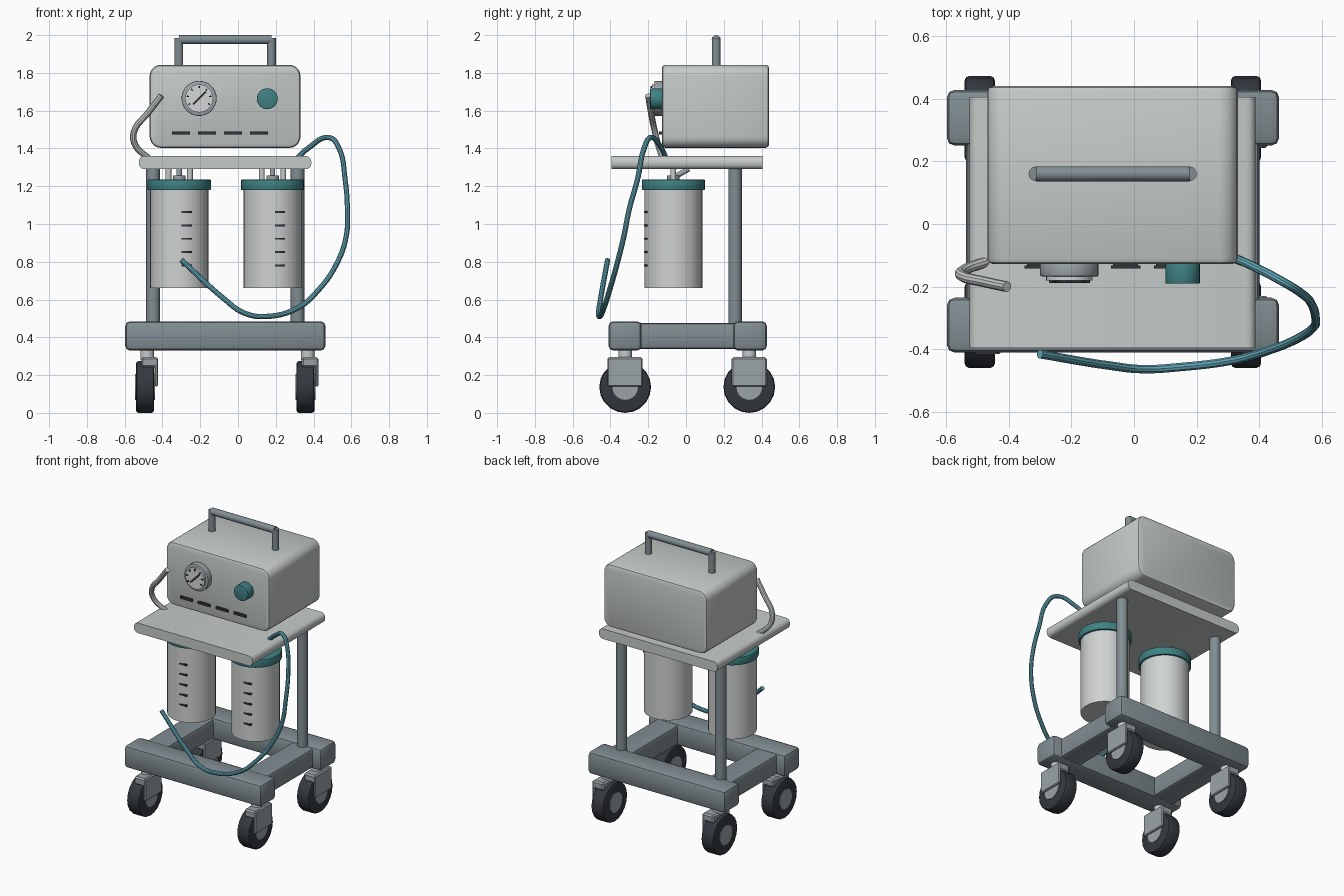
import bpy, bmesh, math
from mathutils import Vector

if "Cube" in bpy.data.objects:
    bpy.data.objects.remove(bpy.data.objects["Cube"])


def material(name, r, g, b):
    m = bpy.data.materials.new(name)
    m.diffuse_color = (r, g, b, 1)
    m.use_nodes = True
    m.node_tree.nodes["Principled BSDF"].inputs["Base Color"].default_value = m.diffuse_color
    return m


CASE = material("light grey casing", 0.56, 0.60, 0.59)
JAR = material("pale jar", 0.62, 0.65, 0.64)
FRAME = material("slate frame", 0.22, 0.27, 0.29)
METAL = material("grey metal", 0.33, 0.37, 0.39)
TEAL = material("teal plastic", 0.05, 0.22, 0.23)
BLUE = material("blue hose", 0.12, 0.38, 0.47)
RUBBER = material("dark rubber", 0.035, 0.042, 0.052)
INK = material("dark marking", 0.03, 0.035, 0.04)
DIAL = material("dial white", 0.66, 0.68, 0.67)


def finish(name, bm, mat, smooth=True):
    me = bpy.data.meshes.new(name)
    bmesh.ops.recalc_face_normals(bm, faces=bm.faces[:])
    bm.to_mesh(me)
    bm.free()
    me.materials.append(mat)
    ob = bpy.data.objects.new(name, me)
    bpy.context.collection.objects.link(ob)
    if smooth:
        bpy.ops.object.select_all(action='DESELECT')
        ob.select_set(True)
        bpy.context.view_layer.objects.active = ob
        bpy.ops.object.shade_smooth_by_angle(angle=math.radians(35))
    return ob


def bevel(bm, edges, r, seg):
    bmesh.ops.bevel(bm, geom=edges, offset=r, segments=seg, profile=0.5,
                    affect='EDGES', clamp_overlap=True)


def box(name, x, y, z, mat, r=0, seg=2, side_r=0, side_seg=4):
    """Box from ranges; side_r rounds the edges along y, r the remaining ones."""
    bm = bmesh.new()
    bmesh.ops.create_cube(bm, size=1)
    for v in bm.verts:
        v.co = [a[0] + (c + 0.5) * (a[1] - a[0]) for a, c in zip((x, y, z), v.co)]
    if side_r:
        bevel(bm, [e for e in bm.edges
                   if abs(e.verts[0].co.y - e.verts[1].co.y) > 1e-4], side_r, side_seg)
    if r:
        bevel(bm, [e for e in bm.edges if e.calc_face_angle(0) > 1], r, seg)
    return finish(name, bm, mat)


def cyl(name, a, b, r, mat, seg=32, rim=0):
    """Cylinder between two points, with an optional rounded rim."""
    a, b = Vector(a), Vector(b)
    bm = bmesh.new()
    bmesh.ops.create_cone(bm, cap_ends=True, segments=seg, radius1=r, radius2=r,
                          depth=(b - a).length)
    if rim:
        bevel(bm, [e for e in bm.edges if e.calc_face_angle(0) > 1], rim, 2)
    rot = (b - a).to_track_quat('Z', 'Y').to_matrix()
    for v in bm.verts:
        v.co = rot @ v.co + (a + b) / 2
    return finish(name, bm, mat)


def hose(name, pts, r, mat):
    cu = bpy.data.curves.new(name + "_path", 'CURVE')
    cu.dimensions = '3D'
    cu.bevel_depth, cu.bevel_resolution = r, 3
    cu.resolution_u, cu.use_fill_caps = 6, True
    sp = cu.splines.new('BEZIER')
    sp.bezier_points.add(len(pts) - 1)
    for bp, p in zip(sp.bezier_points, pts):
        bp.co = p
        bp.handle_left_type = bp.handle_right_type = 'AUTO'
    tmp = bpy.data.objects.new(name + "_path", cu)
    bpy.context.collection.objects.link(tmp)
    me = bpy.data.meshes.new_from_object(
        tmp.evaluated_get(bpy.context.evaluated_depsgraph_get()))
    bpy.data.objects.remove(tmp)
    bm = bmesh.new()
    bm.from_mesh(me)
    return finish(name, bm, mat)


# Base frame: two cross beams joined by two side rails
for side, y in (("front", (-0.41, -0.235)), ("rear", (0.25, 0.428))):
    box(side + "_beam", (-0.597, 0.463), y, (0.33, 0.485), FRAME, 0.025, 2)
for side, x in (("left", -0.45), ("right", 0.315)):
    box(side + "_rail", (x - 0.085, x + 0.085), (-0.26, 0.27), (0.338, 0.476),
        FRAME, side_r=0.02, side_seg=2)
    cyl(side + "_post", (x, 0.26, 0.46), (x, 0.26, 1.30), 0.036, FRAME, 24)

# Casters: wheel, hub, one-sided fork and swivel stem
for sx, wx in (("left", -0.492), ("right", 0.357)):
    for sy, wy in (("front", -0.322), ("rear", 0.335)):
        n = f"{sy}_{sx}_"
        cyl(n + "wheel", (wx - 0.048, wy, 0.137), (wx + 0.048, wy, 0.137),
            0.137, RUBBER, 20, 0.014)
        cyl(n + "hub", (wx - 0.052, wy, 0.137), (wx + 0.052, wy, 0.137), 0.068, METAL, 20)
        box(n + "fork_plate", (wx + 0.050, wx + 0.068), (wy - 0.093, wy + 0.093),
            (0.14, 0.292), METAL, 0.006, 1)
        box(n + "fork_top", (wx - 0.02, wx + 0.068), (wy - 0.093, wy + 0.093),
            (0.24, 0.295), METAL, 0.01, 1)
        cyl(n + "stem", (wx + 0.012, wy, 0.28), (wx + 0.012, wy, 0.345), 0.036, CASE, 20)

# Tray and pump housing
box("tray", (-0.525, 0.388), (-0.395, 0.405), (1.29, 1.36), CASE, side_r=0.03)
box("housing", (-0.468, 0.331), (-0.128, 0.44), (1.403, 1.843), CASE,
    0.018, 2, side_r=0.06, side_seg=5)

# Carry handle
for side, x in (("left", -0.313), ("right", 0.177)):
    cyl(side + "_handle_post", (x, 0.16, 1.83), (x, 0.16, 1.985), 0.023, FRAME, 20)
cyl("handle_grip", (-0.313, 0.16, 1.976), (0.177, 0.16, 1.976), 0.024, FRAME, 20)

# Pressure gauge with needle and scale ticks
GX, GZ = -0.206, 1.665
cyl("gauge_ring", (GX, -0.12, GZ), (GX, -0.167, GZ), 0.093, METAL, 32, 0.005)
cyl("gauge_dial", (GX, -0.16, GZ), (GX, -0.18, GZ), 0.074, DIAL, 32)


def dial_mark(name, angle, r0, r1, w):
    """Thin radial plate on the dial."""
    d = Vector((math.cos(angle), 0, math.sin(angle)))
    s = Vector((-d.z, 0, d.x)) * w / 2
    c = Vector((GX, 0, GZ))
    bm = bmesh.new()
    vs = [bm.verts.new(c + d * r + s * k + Vector((0, y, 0)))
          for y in (-0.188, -0.179) for r, k in ((r0, -1), (r1, -1), (r1, 1), (r0, 1))]
    bm.faces.new(vs[:4])
    bm.faces.new(vs[4:])
    for i in range(4):
        j = (i + 1) % 4
        bm.faces.new((vs[i], vs[j], vs[j + 4], vs[i + 4]))
    finish(name, bm, INK, False)


dial_mark("gauge_needle", math.radians(45), -0.045, 0.05, 0.011)
for i in range(7):
    dial_mark(f"gauge_tick_{i + 1}", math.radians(-30 + 40 * i), 0.054, 0.066, 0.007)

# Control knob and vent slots
cyl("knob", (0.155, -0.125, 1.663), (0.155, -0.19, 1.663), 0.055, TEAL, 32, 0.003)
for i in range(4):
    x = -0.302 + 0.1375 * i
    box(f"vent_slot_{i + 1}", (x - 0.047, x + 0.047), (-0.142, -0.133),
        (1.473, 1.491), INK)
    box(f"vent_back_{i + 1}", (x - 0.04, x + 0.04), (-0.135, -0.126), (1.475, 1.489), INK)

# Collection jars with lids, ports and volume marks
JY = -0.067
for side, x in (("left", -0.311), ("right", 0.183)):
    cyl(side + "_jar", (x, JY, 0.66), (x, JY, 1.185), 0.154, JAR, 32)
    cyl(side + "_lid", (x, JY, 1.18), (x, JY, 1.235), 0.167, TEAL, 32, 0.004)
    cyl(side + "_lid_neck", (x, JY, 1.23), (x, JY, 1.258), 0.033, METAL, 20)
    cyl(side + "_lid_spout", (x, JY, 1.245), (x, 0.015, 1.292), 0.014, METAL, 12)
    for k in (-1, 1):
        px = x + k * 0.057
        cyl(f"{side}_port_{'inner' if k * x < 0 else 'outer'}",
            (px, JY, 1.23), (px, JY, 1.295), 0.015, CASE, 16)
    for i in range(5):
        z = 1.064 - 0.071 * i
        box(f"{side}_volume_mark_{i + 1}", (x + 0.013, x + 0.067), (-0.222, -0.205),
            (z - 0.005, z + 0.005), INK)

# Hoses
hose("grey_hose", [(-0.405, -0.20, 1.68), (-0.475, -0.185, 1.59), (-0.55, -0.165, 1.49),
                   (-0.545, -0.148, 1.42), (-0.47, -0.12, 1.345)], 0.017, CASE)
hose("blue_hose", [(0.31, -0.105, 1.345), (0.37, -0.13, 1.40), (0.485, -0.19, 1.457),
                   (0.535, -0.222, 1.40), (0.567, -0.257, 1.235), (0.579, -0.30, 1.08),
                   (0.572, -0.33, 0.93), (0.52, -0.366, 0.785), (0.43, -0.403, 0.655),
                   (0.315, -0.435, 0.555), (0.14, -0.457, 0.51), (0.03, -0.463, 0.53),
                   (-0.075, -0.452, 0.605), (-0.30, -0.415, 0.81)], 0.014, BLUE)
